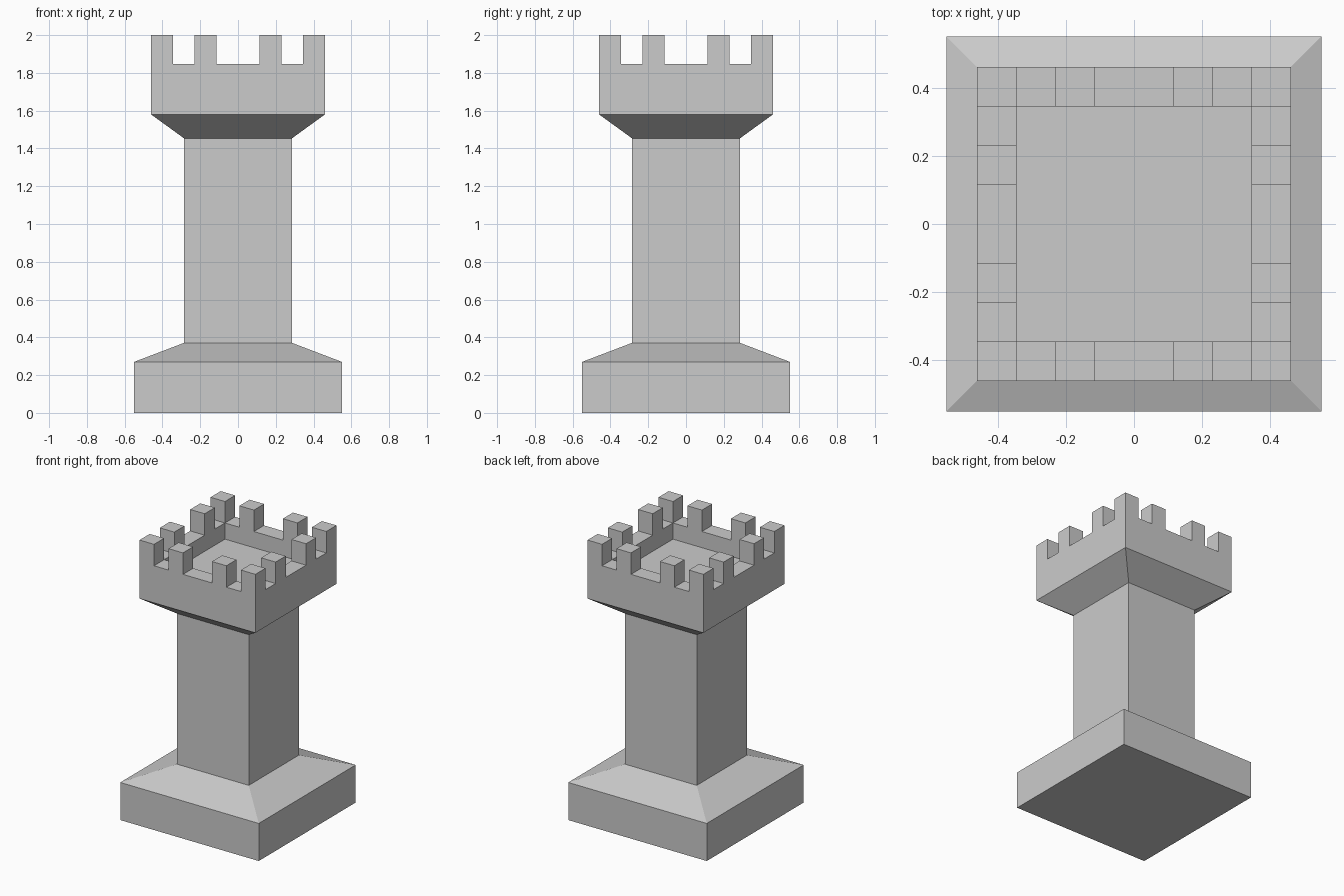
import bpy, bmesh

if "Cube" in bpy.data.objects:
    bpy.data.objects.remove(bpy.data.objects["Cube"])


def finish(bm, name):
    bmesh.ops.remove_doubles(bm, verts=bm.verts, dist=1e-5)
    bmesh.ops.recalc_face_normals(bm, faces=bm.faces)
    mesh = bpy.data.meshes.new(name)
    bm.to_mesh(mesh)
    bm.free()
    ob = bpy.data.objects.new(name, mesh)
    bpy.context.collection.objects.link(ob)
    return ob


def square_loft(name, profile):
    """Stack square rings given as (half width, height) and cap both ends."""
    bm = bmesh.new()
    rings = [[bm.verts.new((sx * r, sy * r, z))
              for sx, sy in ((-1, -1), (1, -1), (1, 1), (-1, 1))]
             for r, z in profile]
    for a, b in zip(rings, rings[1:]):
        for k in range(4):
            n = (k + 1) % 4
            bm.faces.new((a[k], a[n], b[n], b[k]))
    bm.faces.new(rings[0][::-1])
    bm.faces.new(rings[-1])
    return finish(bm, name)


R, INNER = 0.46, 0.345
CORBEL_TOP, FLOOR, RIM, TOP = 1.58, 1.73, 1.846, 2.0

# plinth, shaft and flared corbel, solid up to the walkway floor
square_loft("tower_body", [(0.55, 0), (0.55, 0.27), (0.285, 0.371),
                           (0.285, 1.453), (R, CORBEL_TOP), (R, FLOOR)])

# parapet wall: a square ring of cells standing on the floor level
lines = [-R, -INNER, -0.23, -0.115, 0.115, 0.23, INNER, R]
bm = bmesh.new()
grid = [[bm.verts.new((x, y, FLOOR)) for y in lines] for x in lines]
merlons, ring = [], []
for i in range(7):
    for j in range(7):
        if i in (0, 6) or j in (0, 6):
            f = bm.faces.new((grid[i][j], grid[i + 1][j],
                              grid[i + 1][j + 1], grid[i][j + 1]))
            ring.append(f)
            if i % 2 == 0 and j % 2 == 0:
                merlons.append(f)


def raise_faces(faces, dz):
    out = bmesh.ops.extrude_face_region(bm, geom=faces)["geom"]
    bmesh.ops.delete(bm, geom=faces, context='FACES_ONLY')
    verts = [g for g in out if isinstance(g, bmesh.types.BMVert)]
    bmesh.ops.translate(bm, verts=verts, vec=(0, 0, dz))
    return [g for g in out if isinstance(g, bmesh.types.BMFace)]


# raise the wall, then raise alternate cells into merlons
centres = {tuple(round(c, 3) for c in f.calc_center_median()[:2]) for f in merlons}
tops = raise_faces(ring, RIM - FLOOR)
for f in [f for f in tops
          if tuple(round(c, 3) for c in f.calc_center_median()[:2]) in centres]:
    raise_faces([f], TOP - RIM)
bmesh.ops.delete(bm, geom=[v for v in bm.verts if not v.link_faces], context='VERTS')
finish(bm, "battlement")
